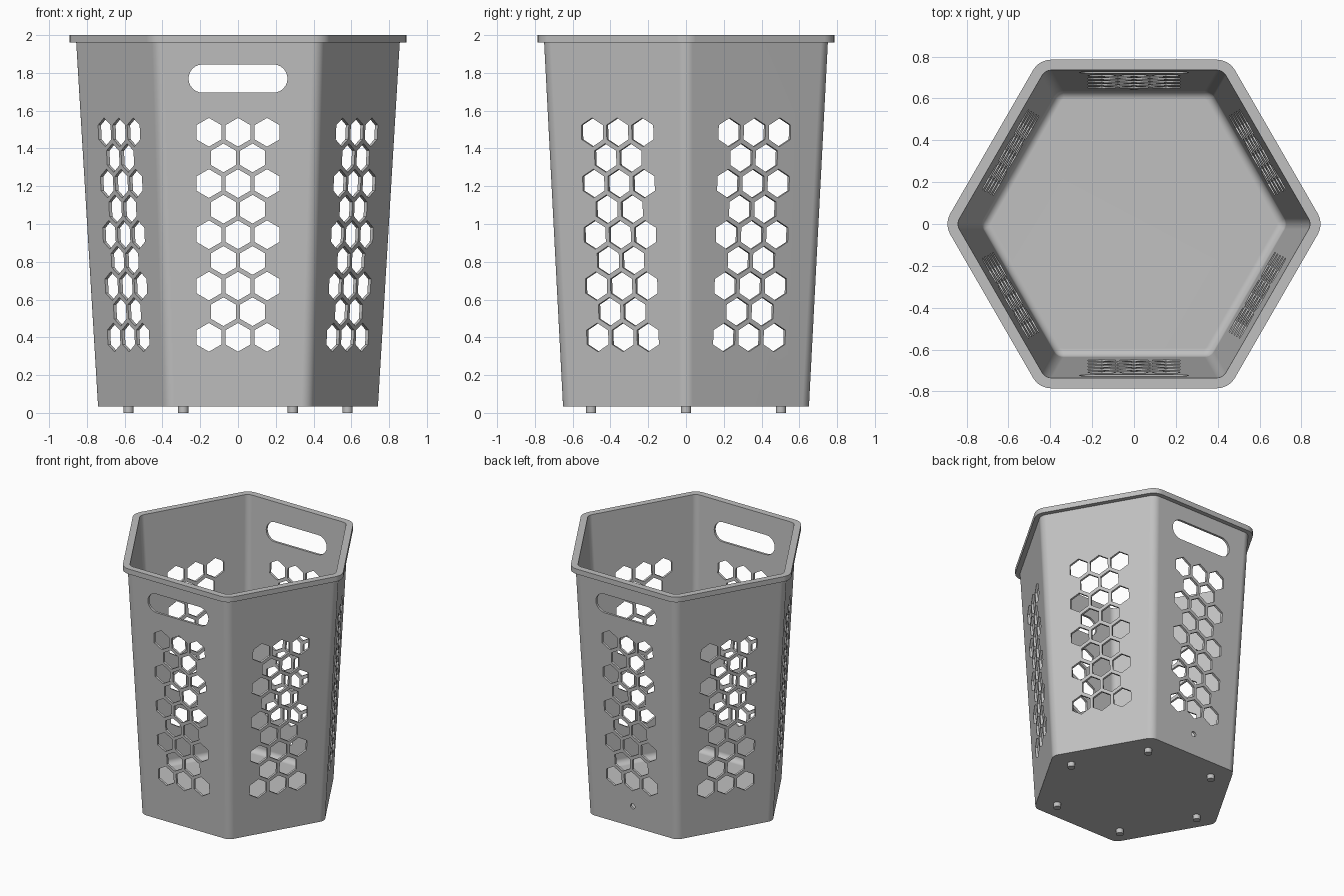
import bpy
import bmesh
from math import sin, cos, pi, radians

cube = bpy.data.objects.get("Cube")
if cube:
    bpy.data.objects.remove(cube, do_unlink=True)

grey = bpy.data.materials.new("light grey plastic")
grey.use_nodes = True
COLOUR = (0.53, 0.53, 0.53, 1)
grey.diffuse_color = COLOUR
grey.node_tree.nodes["Principled BSDF"].inputs["Base Color"].default_value = COLOUR

BASE_Z, RIM_Z, WALL = 0.035, 1.96, 0.018


def make_object(name, bm):
    bmesh.ops.recalc_face_normals(bm, faces=bm.faces)
    mesh = bpy.data.meshes.new(name)
    bm.to_mesh(mesh)
    bm.free()
    mesh.materials.append(grey)
    obj = bpy.data.objects.new(name, mesh)
    bpy.context.collection.objects.link(obj)
    return obj


def activate(obj):
    bpy.ops.object.select_all(action='DESELECT')
    obj.select_set(True)
    bpy.context.view_layer.objects.active = obj


def hex_ring(bm, apothem, r, z, steps=6):
    """Hexagon with rounded corners, flat sides facing front and back."""
    verts = []
    centre = (apothem - r) / cos(pi / 6)
    for k in range(6):
        a = radians(60 * k)
        for i in range(steps + 1):
            b = a + radians(-30 + 60 * i / steps)
            verts.append(bm.verts.new((centre * cos(a) + r * cos(b),
                                       centre * sin(a) + r * sin(b), z)))
    return verts


def outer(z):
    return 0.651 + 0.1 * (z - BASE_Z) / (RIM_Z - BASE_Z)


# Basket shell: up the outside, over the rim, down the inside to a filleted floor
floor_z, fillet, inner_r = BASE_Z + 0.02, 0.04, 0.052
profile = [(outer(BASE_Z), 0.07, BASE_Z), (outer(RIM_Z), 0.07, RIM_Z),
           (0.785, 0.1, RIM_Z), (0.785, 0.1, 2.0),
           (outer(2.0) - WALL, inner_r, 2.0)]
for i in range(6):
    t = i / 5 * pi / 2
    z = floor_z + fillet * (1 - sin(t))
    inset = fillet * (1 - cos(t))
    profile.append((outer(z) - WALL - inset, inner_r - inset, z))

bm = bmesh.new()
rings = [hex_ring(bm, *p) for p in profile]
for low, high in zip(rings, rings[1:]):
    n = len(low)
    for i in range(n):
        j = (i + 1) % n
        bm.faces.new((low[i], low[j], high[j], high[i]))
bm.faces.new(rings[0])
bm.faces.new(rings[-1])
basket = make_object("basket", bm)


def add_prism(bm, outline, angle):
    """Prism through one wall; outline holds (sideways, height) points."""
    nx, ny = cos(angle), sin(angle)
    near, far = ([bm.verts.new((nx * d - ny * u, ny * d + nx * u, z))
                  for u, z in outline] for d in (0.5, 0.9))
    bm.faces.new(near)
    bm.faces.new(far)
    for i in range(len(near)):
        j = (i + 1) % len(near)
        bm.faces.new((near[i], near[j], far[j], far[i]))


def polygon(u, z, r, sides):
    return [(u + r * sin(2 * pi * i / sides), z + r * cos(2 * pi * i / sides))
            for i in range(sides)]


# Honeycomb vents on all six walls
bm = bmesh.new()
for side in range(6):
    for row in range(9):
        count = 3 if row % 2 == 0 else 2
        for c in range(count):
            u = (c - (count - 1) / 2) * 0.154
            add_prism(bm, polygon(u, 0.4 + row * 0.1357, 0.076, 6),
                      radians(30 + 60 * side))

# Handle slots at front and back
r, half = 0.075, 0.187
slot = []
for end in (1, -1):
    for i in range(13):
        a = -pi / 2 + pi * i / 12
        slot.append((end * (half + r * cos(a)), 1.77 + end * r * sin(a)))
for angle in (-pi / 2, pi / 2):
    add_prism(bm, slot, angle)

# Small round hole low on the back wall
add_prism(bm, polygon(0, 0.2, 0.02, 16), pi / 2)
cutter = make_object("hole_cutter", bm)

activate(basket)
cut = basket.modifiers.new("holes", 'BOOLEAN')
cut.operation = 'DIFFERENCE'
cut.solver = 'EXACT'
cut.object = cutter
bpy.ops.object.modifier_apply(modifier=cut.name)
bpy.data.objects.remove(cutter, do_unlink=True)
bpy.ops.object.shade_smooth_by_angle(angle=radians(30))
weighted = basket.modifiers.new("even shading", 'WEIGHTED_NORMAL')
weighted.keep_sharp = True

# Six small feet under the corners
for k in range(6):
    a = radians(60 * k)
    bpy.ops.mesh.primitive_cylinder_add(
        vertices=24, radius=0.027, depth=0.045,
        location=(0.58 * cos(a), 0.58 * sin(a), 0.0225))
    foot = bpy.context.object
    foot.name = f"foot_{k + 1}"
    foot.data.materials.append(grey)
    bpy.ops.object.shade_smooth_by_angle(angle=radians(30))
